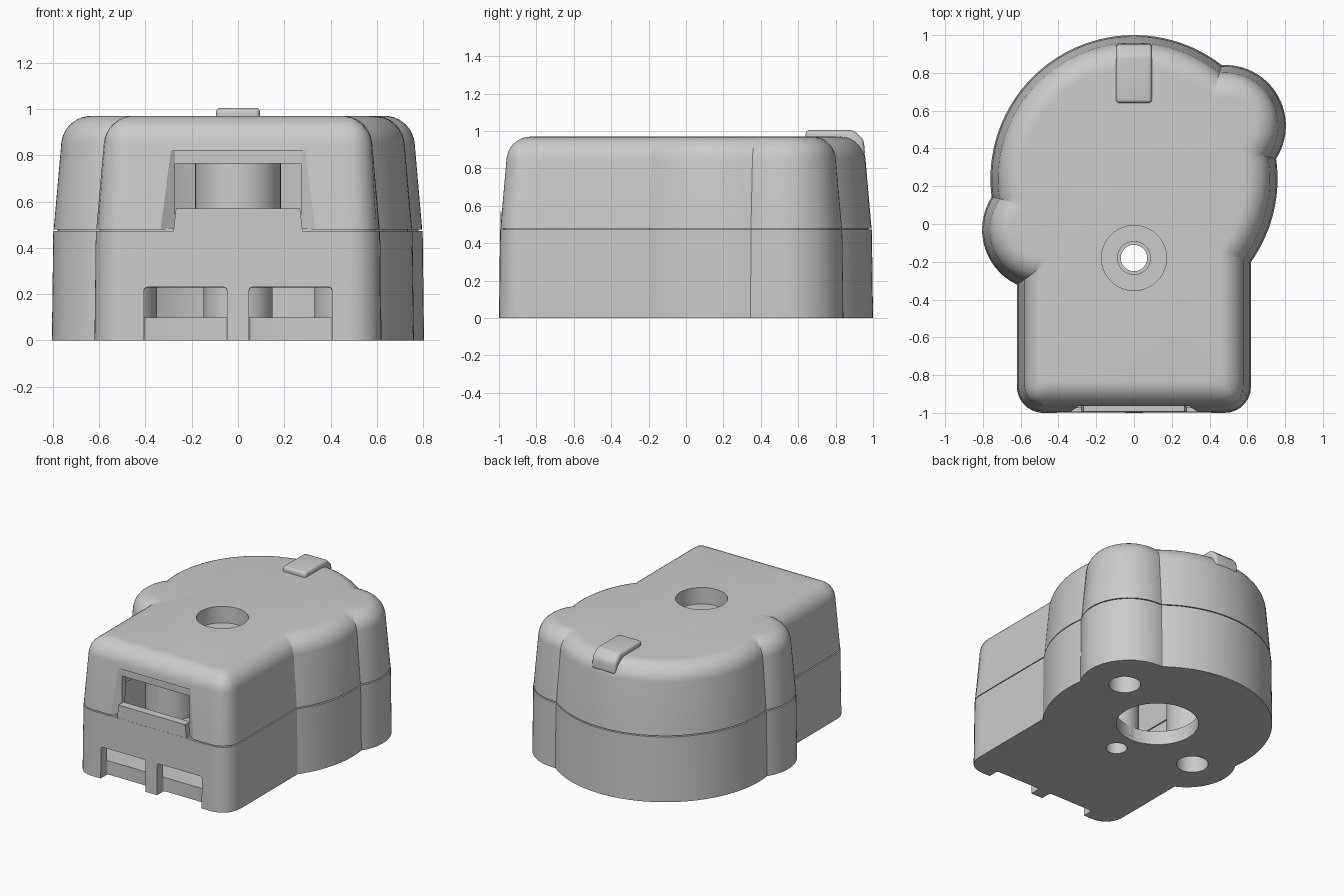
import bpy, bmesh
from math import pi, sin, cos, sqrt, radians

if "Cube" in bpy.data.objects:
    bpy.data.objects.remove(bpy.data.objects["Cube"])

LOBES = [(0, .24, .76), (.482, .52, .322), (-.482, -.03, .322)]   # main round body and two ears
HALF_W, FRONT, CORNER, REAR = .62, -1.0, .14, .2                  # rectangular front block


def ray_circle(ux, uy, cx, cy, r):
    b = cx * ux + cy * uy
    disc = b * b - cx * cx - cy * cy + r * r
    return b + sqrt(disc) if disc > 0 else 0


def exits(a, d):
    """Distance from the origin to each outline shape, inset by d."""
    ux, uy = cos(a), sin(a)
    hx, fy, rad = HALF_W - d, FRONT + d, CORNER - d
    t = min(hx / max(abs(ux), 1e-9), (fy if uy < 0 else REAR) / (uy or 1e-9))
    if rad > .005 and abs(t * ux) > hx - rad and t * uy < fy + rad:
        t = ray_circle(ux, uy, (hx - rad) * (1 if ux > 0 else -1), fy + rad, rad)
    return [t] + [ray_circle(ux, uy, cx, cy, r - d) for cx, cy, r in LOBES]


def winner(a, d):
    e = exits(a, d)
    return e.index(max(e))


def outline(d):
    """Outline points with a vertex exactly on every crease between shapes."""
    n, a0 = 720, -pi / 2
    breaks = [a0]
    for i in range(n):
        lo, hi = a0 + 2 * pi * i / n, a0 + 2 * pi * (i + 1) / n
        w = winner(lo, d)
        if winner(hi, d) != w:
            for _ in range(24):
                mid = (lo + hi) / 2
                lo, hi = (mid, hi) if winner(mid, d) == w else (lo, mid)
            breaks.append(hi)
    breaks.append(a0 + 2 * pi)
    counts = [48, 20, 24, 44, 24, 48]
    pts = []
    for s, e, c in zip(breaks, breaks[1:], counts):
        for k in range(c):
            a = s + (e - s) * k / c
            t = max(exits(a, d))
            pts.append((t * cos(a), t * sin(a)))
    return pts


def finish(name, bm, smooth=True):
    bmesh.ops.recalc_face_normals(bm, faces=bm.faces)
    me = bpy.data.meshes.new(name)
    bm.to_mesh(me)
    bm.free()
    ob = bpy.data.objects.new(name, me)
    bpy.context.collection.objects.link(ob)
    return ob


def loft(name, loops):
    """Skin a list of vertex loops and cap both ends."""
    bm = bmesh.new()
    rings = [[bm.verts.new(p) for p in loop] for loop in loops]
    for r0, r1 in zip(rings, rings[1:]):
        n = len(r0)
        for i in range(n):
            j = (i + 1) % n
            bm.faces.new((r0[i], r0[j], r1[j], r1[i]))
    bm.faces.new(rings[0])
    bm.faces.new(rings[-1])
    return finish(name, bm)


def shell(name, layers):
    return loft(name, [[(x, y, z) for x, y in outline(d)] for d, z in layers])


def cylinder(name, x, y, r, z0, z1, n=64):
    ring = [(x + r * cos(2 * pi * i / n), y + r * sin(2 * pi * i / n)) for i in range(n)]
    return loft(name, [[(px, py, z) for px, py in ring] for z in (z0, z1)])


def box(name, x0, x1, y0, y1, z0, z1):
    ring = [(x0, y0), (x1, y0), (x1, y1), (x0, y1)]
    return loft(name, [[(px, py, z) for px, py in ring] for z in (z0, z1)])


def apply_mods(ob):
    bpy.context.view_layer.objects.active = ob
    for m in list(ob.modifiers):
        bpy.ops.object.modifier_apply(modifier=m.name)


def cut(cutter, *targets):
    cutter.hide_render = True
    for ob in targets:
        m = ob.modifiers.new("cut", 'BOOLEAN')
        m.operation, m.solver, m.object = 'DIFFERENCE', 'EXACT', cutter
        apply_mods(ob)
    bpy.data.objects.remove(cutter)


def bevel(ob, width, segments=4):
    m = ob.modifiers.new("bevel", 'BEVEL')
    m.width, m.segments = width, segments
    apply_mods(ob)


# Lower half: open tray with a small locating lip
base = shell("lower_case", [(0, 0), (.006, .473), (.025, .473), (.025, .485), (.07, .485), (.07, .10)])

# Upper half: drafted wall with a rounded top edge, hollow inside
fillet = [(.17 - .13 * cos(a), .84 + .13 * sin(a)) for a in [radians(5 + 85 * i / 9) for i in range(10)]]
cover = shell("upper_case", [(.11, .87), (.08, .48), (.008, .48)] + fillet)

# Screw posts inside
base_post = cylinder("lower_center_post", 0, -.18, .15, .03, .42)
cover_post = cylinder("upper_center_post", 0, -.18, .185, .44, .90)
ears = [(.5, .5), (-.52, -.02)]
ear_posts = [cylinder("ear_post", x, y, .17, .03, .50, 48) for x, y in ears]

# Through screw hole with head recess in the top
cut(cylinder("c", 0, -.18, .172, .85, 1.1), cover, cover_post)
cut(cylinder("c", 0, -.18, .07, -.1, 1.1, 48), base, base_post, cover_post)
cut(cylinder("c", 0, -.18, .087, .835, .9, 48), cover_post)

# Holes in the floor
cut(cylinder("c", 0, .24, .272, -.1, .2), base)
for (x, y), post in zip(ears, ear_posts):
    cut(cylinder("c", x, y, .105, -.1, .30, 48), base, post)
    cut(cylinder("c", x, y, .06, .25, .40, 32), post)

# Two cable notches in the front of the lower half
for s in (-1, 1):
    x0, x1 = sorted((s * .047, s * .407))
    notch = box("c", x0, x1, -1.1, -.92, -.1, .23)
    bevel(notch, .015, 3)
    cut(notch, base)

# Flared front opening in the upper half
flare = [(-.42, -1.05), (.42, -1.05), (.272, -.95), (-.272, -.95)]
cut(loft("c", [[(x, y, z) for x, y in flare] for z in (.40, .82)]), cover)
cut(box("c", -.272, .272, -1.1, -.80, .40, .765), cover)

# Raised sill of the lower half inside the opening
sill = loft("front_sill", [[(-w, -.993, z), (w, -.993, z), (w, -.935, z), (-w, -.935, z)]
                           for w, z in ((.28, .465), (.268, .57))])

# Pointer tab on the rear top edge
profile = [(.64, .93), (.64, 1.005), (.895, 1.005), (.95, .955), (.958, .87), (.86, .87)]
tab = loft("pointer_tab", [[(x, y, z) for y, z in profile] for x in (-.095, .095)])
bevel(tab, .02)

# Smooth curved walls, keep hard edges
for ob in bpy.context.scene.objects:
    ob.select_set(True)
bpy.context.view_layer.objects.active = cover
bpy.ops.object.shade_smooth_by_angle(angle=radians(25))
